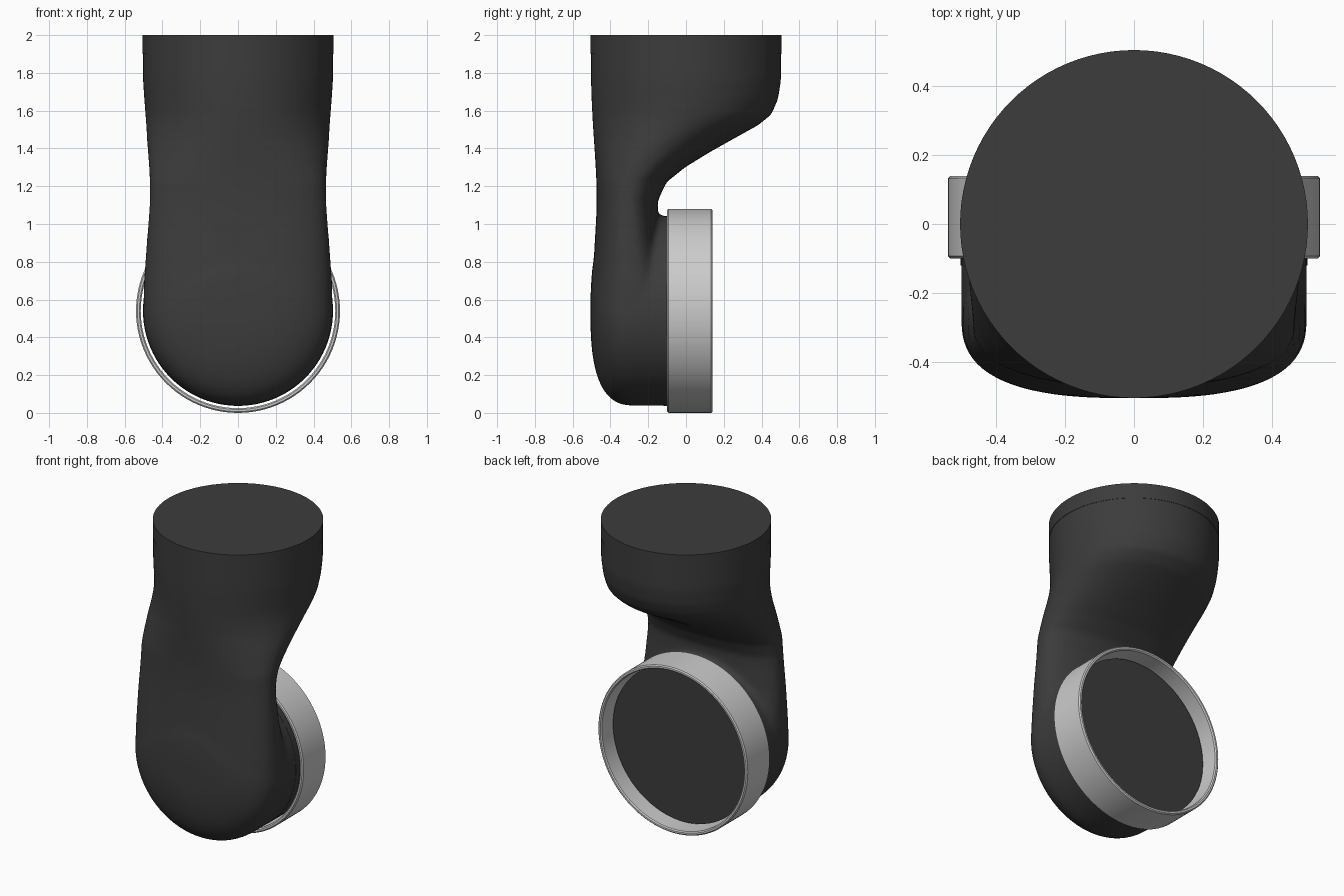
import bpy, bmesh, math
from mathutils import Matrix, Vector

if "Cube" in bpy.data.objects:
    bpy.data.objects.remove(bpy.data.objects["Cube"])

N = 96
CZ = 0.54                      # height of the round outlet's axis
dark = bpy.data.materials.new("dark_plastic")
dark.diffuse_color = (0.045, 0.045, 0.045, 1)
dark.use_nodes = True
dark.node_tree.nodes["Principled BSDF"].inputs["Base Color"].default_value = dark.diffuse_color


def make(name, bm, mat=None):
    bmesh.ops.recalc_face_normals(bm, faces=bm.faces)
    me = bpy.data.meshes.new(name)
    bm.to_mesh(me)
    bm.free()
    ob = bpy.data.objects.new(name, me)
    bpy.context.collection.objects.link(ob)
    if mat:
        me.materials.append(mat)
    return ob


def smooth(ob, apply_mods=False):
    bpy.ops.object.select_all(action='DESELECT')
    ob.select_set(True)
    bpy.context.view_layer.objects.active = ob
    if apply_mods:
        for m in list(ob.modifiers):
            bpy.ops.object.modifier_apply(modifier=m.name)
    bpy.ops.object.shade_smooth_by_angle(angle=math.radians(35))


def loft(bm, rings, caps=True, closed=False):
    vs = [[bm.verts.new(p) for p in r] for r in rings]
    pairs = list(zip(vs, vs[1:])) + ([(vs[-1], vs[0])] if closed else [])
    for a, b in pairs:
        for i in range(N):
            j = (i + 1) % N
            bm.faces.new((a[i], a[j], b[j], b[i]))
    if caps:
        bm.faces.new(vs[0])
        bm.faces.new(vs[-1])


def circle_y(r, y):
    return [Vector((r * math.cos(2 * math.pi * i / N), y,
                    CZ + r * math.sin(2 * math.pi * i / N))) for i in range(N)]


def section(z, front, mid, back, half, n):
    pts = []
    for i in range(N):
        c, s = math.cos(2 * math.pi * i / N), math.sin(2 * math.pi * i / N)
        x = half * math.copysign(abs(c) ** (2 / n), c)
        k = math.copysign(abs(s) ** (2 / n), s)
        pts.append(Vector((x, mid + k * ((back - mid) if s > 0 else (mid - front)), z)))
    return pts


# Body, upper duct: z, front y, widest y, back y, half width, roundness
duct = [
    (1.975, -.503, 0, .503, .503, 2), (1.76, -.503, 0, .503, .503, 2),
    (1.66, -.500, -.005, .487, .496, 2), (1.58, -.496, -.02, .452, .490, 2),
    (1.525, -.493, -.055, .385, .486, 2), (1.45, -.488, -.12, .25, .482, 2),
    (1.38, -.483, -.18, .125, .477, 2.1), (1.30, -.478, -.24, -.005, .471, 2.2),
    (1.22, -.474, -.29, -.105, .467, 2.3), (1.12, -.473, -.305, -.15, .467, 2.3),
    (1.04, -.475, -.305, -.15, .472, 2.35), (.90, -.483, -.30, -.14, .483, 2.45),
    (.70, -.497, -.28, -.10, .497, 2.6), (CZ, -.506, -.27, -.05, .502, 2.7)]
bm = bmesh.new()
loft(bm, [section(*d) for d in duct])

# Body, lower round housing with a domed front
dome = []
for k in range(1, 19):
    t = math.pi / 2 * k / 18
    dome.append(circle_y(.502 * math.sin(t) ** (2 / 2.7),
                         -.27 - .236 * max(0, math.cos(t)) ** (2 / 2.7)))
loft(bm, dome + [circle_y(.502, .02)])
body = make("body", bm, dark)
rm = body.modifiers.new("fuse", 'REMESH')
rm.mode = 'VOXEL'
rm.voxel_size = 0.016
sm = body.modifiers.new("blend", 'SMOOTH')
sm.factor = 0.5
sm.iterations = 8
smooth(body, True)

# Top collar
bm = bmesh.new()
bmesh.ops.create_cone(bm, cap_ends=True, segments=N, radius1=.505, radius2=.505,
                      depth=.1, matrix=Matrix.Translation((0, 0, 1.95)))
smooth(make("top_collar", bm, dark))

# Flat end plate of the outlet
bm = bmesh.new()
loft(bm, [circle_y(.503, -.12), circle_y(.503, .035)])
smooth(make("outlet_plate", bm, dark))

# Grey ring around the outlet, with slightly eased edges
e = .007
prof = [(.54, -.10 + e), (.54, .14 - e), (.54 - e, .14), (.515 + e, .14),
        (.515, .14 - e), (.515, -.10 + e), (.515 + e, -.10), (.54 - e, -.10)]
bm = bmesh.new()
loft(bm, [circle_y(r, y) for r, y in prof], caps=False, closed=True)
smooth(make("outlet_ring", bm))
